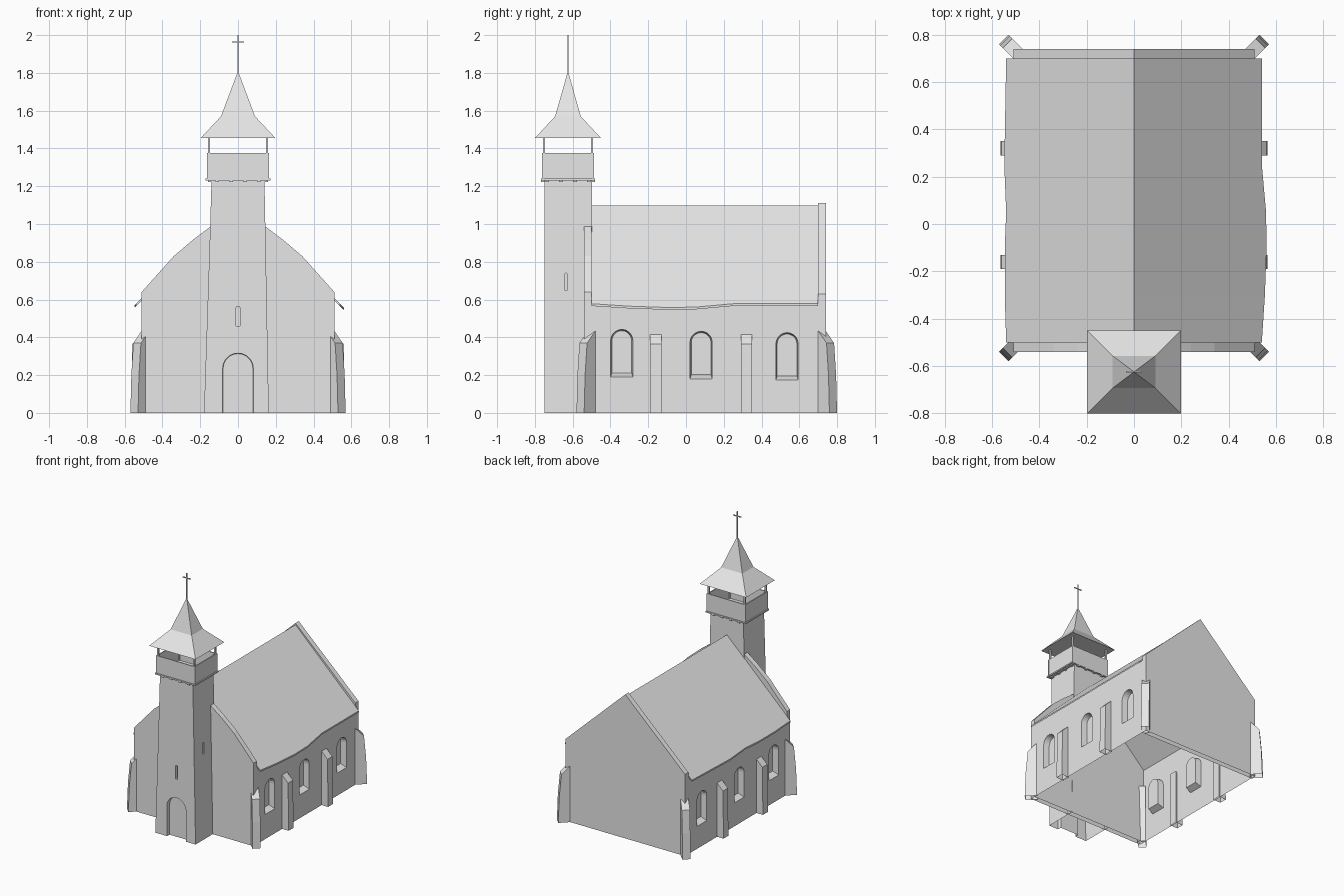
import bpy, bmesh, math
from mathutils import Vector

old = bpy.data.objects.get("Cube")
if old:
    bpy.data.objects.remove(old, do_unlink=True)

stone = bpy.data.materials.new("pale_grey")
stone.use_nodes = True
GREY = (0.8, 0.8, 0.8, 1)
stone.diffuse_color = GREY
stone.node_tree.nodes["Principled BSDF"].inputs["Base Color"].default_value = GREY


def finish(name, bm):
    bmesh.ops.recalc_face_normals(bm, faces=bm.faces)
    mesh = bpy.data.meshes.new(name)
    bm.to_mesh(mesh)
    bm.free()
    mesh.materials.append(stone)
    obj = bpy.data.objects.new(name, mesh)
    bpy.context.collection.objects.link(obj)
    return obj


def add_prism(bm, pts, a, b, place, taper=1.0):
    """Extrude a 2D outline from depth a to b; place maps (u, v, depth) to space."""
    cu = sum(p[0] for p in pts) / len(pts)
    cv = sum(p[1] for p in pts) / len(pts)
    near = [bm.verts.new(place(u, v, a)) for u, v in pts]
    far = [bm.verts.new(place(cu + (u - cu) * taper, cv + (v - cv) * taper, b)) for u, v in pts]
    bm.faces.new(near)
    bm.faces.new(far)
    for i in range(len(pts)):
        j = (i + 1) % len(pts)
        bm.faces.new((near[i], near[j], far[j], far[i]))


def add_box(bm, x0, x1, y0, y1, z0, z1):
    add_prism(bm, [(x0, z0), (x1, z0), (x1, z1), (x0, z1)], y0, y1, along_y)


def along_y(u, v, d):
    return Vector((u, d, v))


def side(s):
    return lambda u, v, d: Vector((s * d, u, v))


def arch(c, half, z0, z1, steps=10):
    pts = [(c - half, z0), (c + half, z0)]
    for i in range(steps + 1):
        t = math.pi * i / steps
        pts.append((c + half * math.cos(t), z1 - half + half * math.sin(t)))
    return pts


def mirrored(right):
    return right + [(-x, z) for x, z in reversed(right) if x > 0]


def carve(obj, cutter_bm):
    """Cut niches, then bake the result into the mesh."""
    cutter = finish("niche_cutter", cutter_bm)
    cutter.hide_render = True
    mod = obj.modifiers.new("niches", 'BOOLEAN')
    mod.operation, mod.solver, mod.object = 'DIFFERENCE', 'EXACT', cutter
    dg = bpy.context.evaluated_depsgraph_get()
    baked = bpy.data.meshes.new_from_object(obj.evaluated_get(dg))
    obj.modifiers.clear()
    obj.data = baked
    bpy.data.objects.remove(cutter, do_unlink=True)


def open_faces(obj, test):
    bm = bmesh.new()
    bm.from_mesh(obj.data)
    bm.normal_update()
    bmesh.ops.delete(bm, geom=[f for f in bm.faces if test(f)], context='FACES')
    bm.to_mesh(obj.data)
    bm.free()


def is_bottom(f):
    return f.normal.z < -0.9 and f.calc_center_median().z < 0.001


# Nave walls with arched window niches
bm = bmesh.new()
add_prism(bm, mirrored([(0, 1.08), (0.51, 0.6), (0.51, 0)]), -0.5, 0.7, along_y)
nave = finish("nave", bm)
bm = bmesh.new()
for s in (-1, 1):
    for y, z in ((-0.34, 0.18), (0.08, 0.17), (0.535, 0.163)):
        add_prism(bm, arch(y, 0.062, z, z + 0.265), 0.53, 0.465, side(s), 0.84)
carve(nave, bm)
open_faces(nave, lambda f: is_bottom(f) or abs(f.normal.y) > 0.99 and f.calc_area() > 0.3)

# Gable walls
bm = bmesh.new()
add_prism(bm, mirrored([(0.14, 0.99), (0.24, 0.915), (0.34, 0.83), (0.51, 0.64), (0.51, 0)]),
          -0.54, -0.5, along_y)
open_faces(finish("front_gable", bm), is_bottom)
bm = bmesh.new()
add_prism(bm, mirrored([(0, 1.11), (0.51, 0.63), (0.51, 0)]), 0.7, 0.74, along_y)
open_faces(finish("back_gable", bm), is_bottom)

# Thin roof with slightly wavy eaves
for s, name, reach in ((1, "roof_left", (0.54, 0.553, 0.56, 0.558, 0.54, 0.54)),
                       (-1, "roof_right", (0.54, 0.546, 0.546, 0.54, 0.548, 0.54))):
    bm = bmesh.new()
    rows = []
    for y, x in zip((-0.5, -0.3, -0.1, 0.05, 0.25, 0.7), reach):
        z = 0.578 - (x - 0.54)
        rows.append([bm.verts.new(p) for p in
                     ((0, y, 1.097), (s * x, y, z), (s * x, y, z - 0.012), (0, y, 1.082))])
    for r, q in zip(rows, rows[1:]):
        for i in range(4):
            j = (i + 1) % 4
            bm.faces.new((r[i], r[j], q[j], q[i]))
    bm.faces.new(rows[0])
    bm.faces.new(rows[-1])
    finish(name, bm)


# Buttresses: sloped caps, flared feet
def buttress(name, x, y, angle, profile, width):
    out = Vector((math.cos(angle), math.sin(angle), 0))
    across = Vector((-out.y, out.x, 0))
    bm = bmesh.new()
    add_prism(bm, profile, -width / 2, width / 2,
              lambda u, v, d: Vector((x, y, 0)) + out * u + across * d + Vector((0, 0, v)))
    open_faces(finish(name, bm), is_bottom)


wall_shape = [(-0.01, 0), (0.055, 0), (0.05, 0.365), (-0.01, 0.425)]
corner_shape = [(-0.02, 0), (0.07, 0), (0.063, 0.2), (0.048, 0.37), (-0.03, 0.45)]
for s, label in ((1, "left"), (-1, "right")):
    turn = 0 if s > 0 else math.pi
    for i, y in enumerate((-0.16, 0.32)):
        buttress(f"{label}_wall_buttress_{i + 1}", s * 0.51, y, turn, wall_shape, 0.06)
    buttress(f"front_{label}_corner_buttress", s * 0.5, -0.51, math.atan2(-1, s), corner_shape, 0.057)
    buttress(f"back_{label}_corner_buttress", s * 0.5, 0.73, math.atan2(1, s), corner_shape, 0.057)

# Tower with door and slit niches
bm = bmesh.new()
add_prism(bm, [(-0.18, 0), (0.163, 0), (0.15, 0.7), (0.14, 1.235),
               (-0.14, 1.235), (-0.15, 0.9)], -0.75, -0.498, along_y)
tower = finish("tower", bm)
bm = bmesh.new()
add_prism(bm, arch(0, 0.083, -0.03, 0.318), -0.77, -0.72, along_y, 0.95)
add_prism(bm, arch(0, 0.01, 0.46, 0.565, 4), -0.77, -0.72, along_y)
for s in (-1, 1):
    add_prism(bm, arch(-0.635, 0.007, 0.65, 0.74, 4), 0.2, 0.125, side(s))
carve(tower, bm)
open_faces(tower, is_bottom)

# Belfry: floor, corbels, parapet and posts
CY = -0.625
bm = bmesh.new()
add_box(bm, -0.172, 0.172, CY - 0.143, CY + 0.143, 1.23, 1.24)
finish("belfry_floor", bm)
bm = bmesh.new()
for t in (-0.11, -0.037, 0.037, 0.11):
    for s in (-1, 1):
        y, x = CY + s * 0.13, s * 0.148
        add_box(bm, t - 0.01, t + 0.01, y - 0.012, y + 0.012, 1.222, 1.231)
        add_box(bm, x - 0.012, x + 0.012, CY + t - 0.01, CY + t + 0.01, 1.222, 1.231)
finish("corbels", bm)
bm = bmesh.new()
for s in (-1, 1):
    y, x = CY + s * 0.133, s * 0.16
    add_box(bm, -0.165, 0.165, y - 0.004, y + 0.004, 1.24, 1.375)
    add_box(bm, x - 0.004, x + 0.004, CY - 0.13, CY + 0.13, 1.24, 1.375)
finish("parapet", bm)
bm = bmesh.new()
for sx in (-1, 1):
    for sy in (-1, 1):
        x, y = sx * 0.154, CY + sy * 0.127
        add_box(bm, x - 0.006, x + 0.006, y - 0.006, y + 0.006, 1.24, 1.458)
finish("belfry_posts", bm)

# Flared spire
bm = bmesh.new()
rings = []
for hx, hy, z in ((0.198, 0.175, 1.455), (0.09, 0.068, 1.57)):
    rings.append([bm.verts.new((sx * hx, CY + sy * hy, z))
                  for sx, sy in ((-1, -1), (1, -1), (1, 1), (-1, 1))])
tip = bm.verts.new((0, CY, 1.81))
bm.faces.new(rings[0])
for i in range(4):
    j = (i + 1) % 4
    bm.faces.new((rings[0][i], rings[0][j], rings[1][j], rings[1][i]))
    bm.faces.new((rings[1][i], rings[1][j], tip))
finish("spire", bm)

# Cross
bm = bmesh.new()
add_box(bm, -0.003, 0.003, CY - 0.003, CY + 0.003, 1.79, 2.0)
add_box(bm, -0.033, 0.033, CY - 0.003, CY + 0.003, 1.96, 1.967)
finish("cross", bm)
